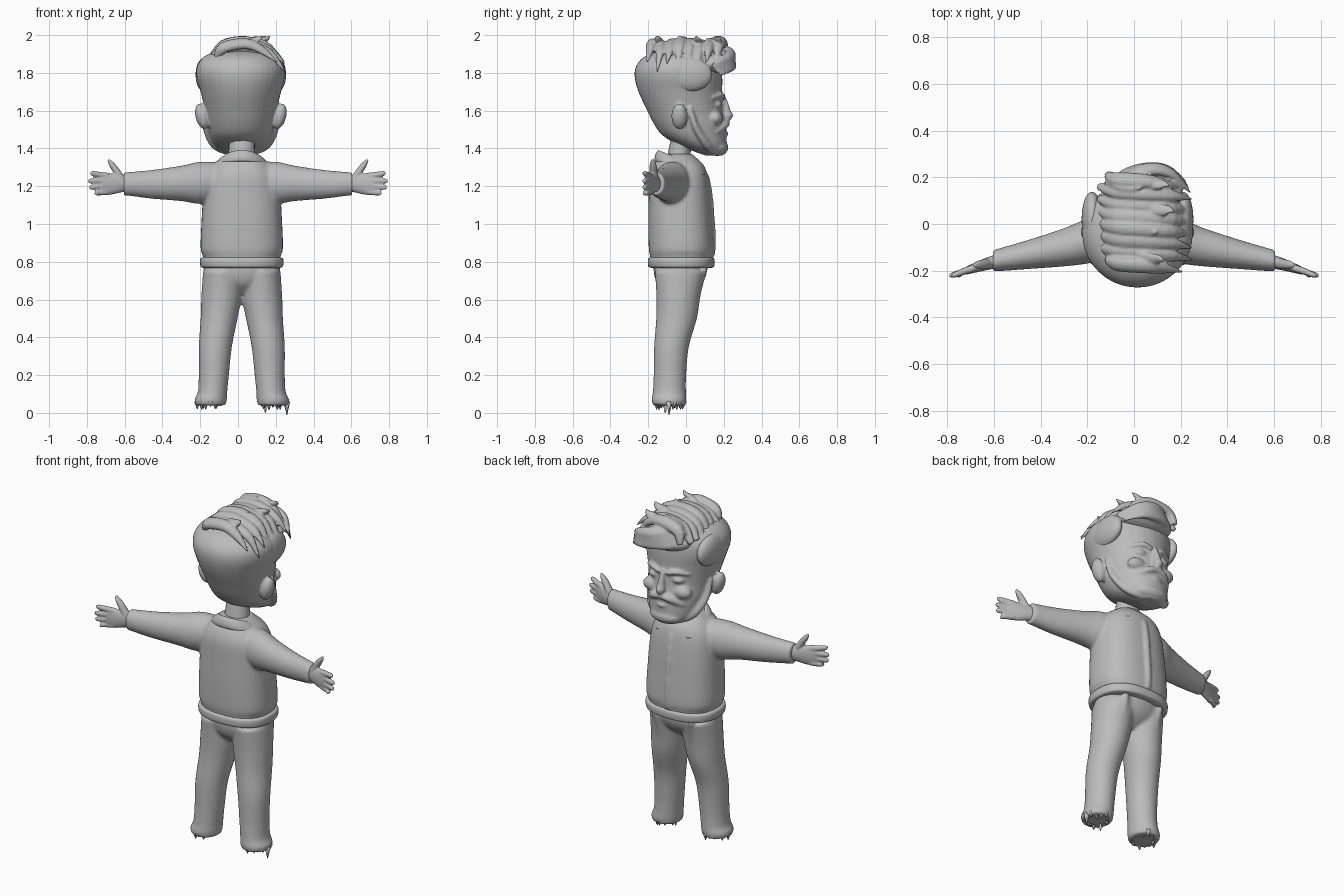
import bpy, bmesh, math, random
from mathutils import Vector, Matrix

random.seed(4)
cube = bpy.data.objects.get("Cube")
if cube:
    bpy.data.objects.remove(cube, do_unlink=True)

clay = bpy.data.materials.new("clay_grey")
clay.use_nodes = True
clay.diffuse_color = (0.5, 0.5, 0.5, 1)
clay.node_tree.nodes["Principled BSDF"].inputs["Base Color"].default_value = clay.diffuse_color

X, Y, Z = Vector((1, 0, 0)), Vector((0, 1, 0)), Vector((0, 0, 1))
MID = 0.02  # body centre line


def smooth_rows(rows, steps):
    """Catmull-Rom interpolation of rows of numbers."""
    out = []
    for i in range(len(rows) - 1):
        a, b, c, d = (rows[max(i - 1, 0)], rows[i], rows[i + 1], rows[min(i + 2, len(rows) - 1)])
        for k in range(steps):
            t = k / steps
            out.append([q + t / 2 * (r - p + t * (2 * p - 5 * q + 4 * r - s + t * (3 * (q - r) + s - p)))
                        for p, q, r, s in zip(a, b, c, d)])
    return out + [list(rows[-1])]


def sweep(bm, rows, ref=Y, axis=None, n=24, power=2, steps=4):
    """Closed tube through rows of (x, y, z, half width, half depth along ref)."""
    rows = smooth_rows(rows, steps)
    rings = []
    for i, (x, y, z, a, b) in enumerate(rows):
        tangent = axis or (Vector(rows[min(i + 1, len(rows) - 1)][:3]) - Vector(rows[max(i - 1, 0)][:3])).normalized()
        up = (ref - tangent * ref.dot(tangent)).normalized()
        side = up.cross(tangent)
        ring = []
        for k in range(n):
            w = math.tau * k / n
            c, s = math.cos(w), math.sin(w)
            c, s = (math.copysign(abs(v) ** (2 / power), v) for v in (c, s))
            ring.append(bm.verts.new(Vector((x, y, z)) + side * a * c + up * b * s))
        rings.append(ring)
    faces = [bm.faces.new(rings[0]), bm.faces.new(rings[-1])]
    for lo, hi in zip(rings, rings[1:]):
        faces += [bm.faces.new((lo[k - 1], lo[k], hi[k], hi[k - 1])) for k in range(n)]
    bmesh.ops.recalc_face_normals(bm, faces=faces)


def blob(bm, centre, radii, tilt=0, turn="Y"):
    m = Matrix.Translation(centre) @ Matrix.Rotation(tilt, 4, turn) @ Matrix.Diagonal((*radii, 1))
    bmesh.ops.create_icosphere(bm, subdivisions=3, radius=1, matrix=m)


def finish(name, bm, voxel=0, relax=0, thick=0):
    mesh = bpy.data.meshes.new(name)
    bm.to_mesh(mesh)
    bm.free()
    mesh.materials.append(clay)
    obj = bpy.data.objects.new(name, mesh)
    bpy.context.collection.objects.link(obj)
    for poly in mesh.polygons:
        poly.use_smooth = True
    if thick:
        obj.modifiers.new("thickness", "SOLIDIFY").thickness = thick
        obj.modifiers["thickness"].offset = 0
        obj.modifiers.new("round", "SUBSURF").levels = 1
    if voxel:
        remesh = obj.modifiers.new("merge", "REMESH")
        remesh.mode, remesh.voxel_size, remesh.use_smooth_shade = "VOXEL", voxel, True
        relaxer = obj.modifiers.new("relax", "SMOOTH")
        relaxer.factor, relaxer.iterations = 0.5, relax
    return obj


# Jacket body with both sleeves
bm = bmesh.new()
sweep(bm, [(MID, -.025, .79, .2, .16), (MID, -.025, .83, .205, .165), (MID, -.025, .87, .218, .172),
           (MID, -.03, 1, .214, .17), (MID, -.035, 1.15, .205, .163), (MID, -.04, 1.25, .19, .155),
           (MID, -.04, 1.31, .155, .135), (MID, -.045, 1.35, .11, .1), (MID, -.045, 1.37, .08, .08)],
      axis=Z, power=2.4, n=40)
for s in (-1, 1):
    sweep(bm, [(s * .08, -.06, 1.225, .085, .1), (s * .2, -.075, 1.218, .095, .112),
               (s * .3, -.1, 1.215, .082, .094), (s * .45, -.13, 1.21, .063, .077),
               (s * .57, -.152, 1.212, .05, .064), (s * .605, -.158, 1.213, .046, .062)], ref=Z, axis=X)
    # Slanted pocket welts
    sweep(bm, [(MID + s * .12, .105, .88, .012, .015), (MID + s * .145, .09, .96, .014, .015),
               (MID + s * .15, .08, 1.03, .01, .012)], n=12)
# Front placket
sweep(bm, [(MID, .14, .83, .014, .012), (MID, .147, .9, .014, .012), (MID, .142, 1, .014, .012),
           (MID, .13, 1.15, .014, .012), (MID, .11, 1.26, .012, .012)], n=12, power=4)
finish("jacket", bm, .009, 5)

# Waistband hem
bm = bmesh.new()
sweep(bm, [(MID, -.025, .768, .205, .16), (MID, -.025, .774, .217, .173), (MID, -.025, .795, .221, .177),
           (MID, -.025, .817, .218, .174), (MID, -.025, .825, .2, .16)], axis=Z, power=2.4, n=48)
finish("jacket_hem", bm)

# Folded collar, open at the front
bm = bmesh.new()
for s in (-1, 1):
    strips = []
    for i in range(13):
        w = math.radians(162) * i / 12
        k = (1 - math.cos(w)) / 2
        flare = max(0, k - .6)
        sn, cs = math.sin(w), math.cos(w)
        top = (MID + s * .088 * sn, -.045 - .095 * cs, 1.39 - .09 * k)
        fold = (MID + s * (.115 * sn + .05 * flare), -.04 - .115 * cs, 1.375 - .08 * k)
        edge = (MID + s * (.15 * sn + .12 * flare), -.035 - (.13 + .06 * flare) * cs, 1.33 - .075 * k)
        strips.append([bm.verts.new(p) for p in (top, fold, edge)])
    for a, b in zip(strips, strips[1:]):
        for j in (0, 1):
            bm.faces.new((a[j], a[j + 1], b[j + 1], b[j])[::s])
bmesh.ops.remove_doubles(bm, verts=bm.verts, dist=.0005)
finish("collar", bm, thick=.016)

# Hands
for s, side_name in ((1, "left"), (-1, "right")):
    bm = bmesh.new()
    sweep(bm, [(s * .57, -.155, 1.215, .03, .045), (s * .62, -.168, 1.215, .027, .048),
               (s * .68, -.187, 1.212, .021, .058), (s * .725, -.203, 1.212, .015, .055)], ref=Z)
    for root, tip, reach in ((1.17, 1.163, .76), (1.2, 1.194, .788), (1.228, 1.228, .792), (1.255, 1.268, .782)):
        sweep(bm, [(s * .69, -.19, root, .016, .017), (s * .74, -.207, (root + tip) / 2, .014, .016),
                   (s * (reach - .01), -.22, tip, .011, .013), (s * reach, -.223, tip, .005, .006)], ref=Z, n=14)
    sweep(bm, [(s * .61, -.168, 1.225, .02, .025), (s * .64, -.172, 1.275, .019, .022),
               (s * .668, -.175, 1.315, .015, .018), (s * .686, -.177, 1.34, .006, .008)], n=14)
    finish(side_name + "_hand", bm, .005, 3)

# Trousers: hips and two legs
bm = bmesh.new()
sweep(bm, [(MID, -.04, .63, .05, .06), (MID, -.035, .68, .16, .115), (MID, -.03, .74, .2, .14),
           (MID, -.03, .81, .2, .14)], axis=Z, n=32)
for s in (-1, 1):
    sweep(bm, [(MID + s * d, y, z, a, b) for d, y, z, a, b in (
        (.1, -.03, .75, .105, .135), (.107, -.04, .62, .107, .117), (.12, -.05, .5, .098, .108),
        (.14, -.077, .35, .088, .092), (.148, -.085, .2, .08, .086), (.155, -.088, .11, .078, .088),
        (.165, -.09, .07, .086, .092), (.165, -.09, .04, .08, .086))], axis=Z)
    # Loose front pleats
    sweep(bm, [(MID + s * .12, .1, .77, .02, .018), (MID + s * .115, .083, .7, .014, .014),
               (MID + s * .11, .06, .6, .008, .01)], n=12)
finish("trousers", bm, .009, 5)

# Ragged trouser ends
bm = bmesh.new()
for s in (-1, 1):
    for i in range(16):
        w = math.tau * i / 16
        r = random.uniform(.55, .95)
        depth = random.uniform(.02, .045) if (s < 0 or i) else .07
        base = Vector((MID + s * .165 + .08 * r * math.cos(w), -.09 + .085 * r * math.sin(w), .06 - depth / 2))
        bmesh.ops.create_cone(bm, segments=5, radius1=.002, radius2=.018, depth=depth, cap_ends=True,
                              matrix=Matrix.Translation(base))
blob(bm, (.145, -.11, .03), (.006, .008, .03))
finish("ragged_ends", bm)

# Neck
bm = bmesh.new()
sweep(bm, [(MID, -.04, 1.28, .085, .075), (MID, -.035, 1.38, .07, .06), (MID, -.01, 1.48, .07, .065)], axis=Z)
finish("neck", bm)

# Head with face, beard and ears
C = .015
bm = bmesh.new()
sweep(bm, [(C, .15, 1.362, .06, .045), (C, .125, 1.385, .105, .085), (C, .085, 1.42, .14, .13),
           (C, .045, 1.47, .163, .17), (C, .02, 1.53, .178, .19), (C, -.005, 1.6, .19, .2),
           (C, -.03, 1.7, .213, .222), (C, -.04, 1.78, .235, .232), (C, -.04, 1.84, .23, .222),
           (C, -.035, 1.89, .19, .18), (C, -.03, 1.92, .11, .1)], axis=Z, n=40)
blob(bm, (C, .215, 1.575), (.026, .034, .03))                      # nose tip
sweep(bm, [(C, .185, 1.68, .014, .02), (C, .205, 1.63, .017, .022), (C, .215, 1.58, .026, .025)], n=16)
blob(bm, (C, .165, 1.405), (.1, .06, .045))                        # chin beard
blob(bm, (C, .205, 1.478), (.035, .02, .014))                      # lower lip
for s in (-1, 1):
    blob(bm, (C + s * .205, -.035, 1.57), (.035, .042, .07), s * .25)
    blob(bm, (C + s * .095, .155, 1.56), (.06, .04, .04))          # cheek
    blob(bm, (C + s * .075, .165, 1.632), (.038, .026, .02))       # closed eye
    sweep(bm, [(C + s * .025, .197, 1.668, .012, .014), (C + s * .075, .182, 1.683, .015, .018),
               (C + s * .135, .135, 1.668, .008, .012)], n=14)     # brow
    sweep(bm, [(C, .215, 1.535, .016, .018), (C + s * .05, .205, 1.525, .02, .022),
               (C + s * .1, .165, 1.495, .014, .018), (C + s * .125, .135, 1.475, .006, .01)], n=14)  # moustache
    sweep(bm, [(C + s * .185, .02, 1.62, .02, .014), (C + s * .17, .05, 1.52, .035, .02),
               (C + s * .125, .11, 1.43, .04, .025), (C + s * .05, .16, 1.39, .03, .025)], n=14)      # side beard
finish("head", bm, .0075, 3)

# Swept hair: a base mass with overlapping locks
bm = bmesh.new()
blob(bm, (.03, .01, 1.87), (.185, .2, .065))
blob(bm, (.04, .14, 1.85), (.17, .1, .06))
for s in (-1, 1):
    blob(bm, (C + s * .195, .02, 1.79), (.045, .12, .09))


def lock(points, width, depth):
    mid = Vector(points[len(points) // 2]) - Vector((C, 0, 1.72))
    sizes = (.5, 1, 1, .75, .12)
    sweep(bm, [(*p, width * f, depth * f) for p, f in zip(points, sizes)], ref=mid.normalized(), n=12)


for i in range(8):
    y = -.17 + .052 * i
    lift = random.uniform(-.015, .015) + (.012 if 2 <= i <= 4 else 0)
    drop = random.uniform(-.03, .03)
    inset = .04 if i in (0, 7) else 0
    lock([(-.15 + inset, y + .02, 1.87), (-.08, y, 1.93 + lift), (.04, y - .01, 1.953 + lift),
          (.165 - inset, y - .02, 1.92 + lift), (.25 - inset, y - .035, 1.83 + drop)], .034, .026)
# Front quiff locks
for i in range(5):
    f = i / 4
    lock([(-.13 + .05 * f, .07 + .03 * f, 1.88 + .04 * f), (-.06 + .04 * f, .19, 1.86 + .06 * f),
          (.04 + .03 * f, .235, 1.85 + .055 * f), (.14 + .02 * f, .235 - .02 * f, 1.83 + .05 * f),
          (.225 + .02 * f, .18 - .05 * f, 1.785 + .05 * f)], .034, .024)
# Upturned tips along the crown
for x, y in ((.05, -.03), (.12, .06), (-.02, .16), (.08, -.15), (.1, .17)):
    lock([(x - .1, y + .02, 1.92), (x - .05, y + .01, 1.955), (x, y, 1.97), (x + .03, y, 1.98),
          (x + .05, y - .01, 1.998)], .026, .016)
finish("hair", bm, .0065, 2)
